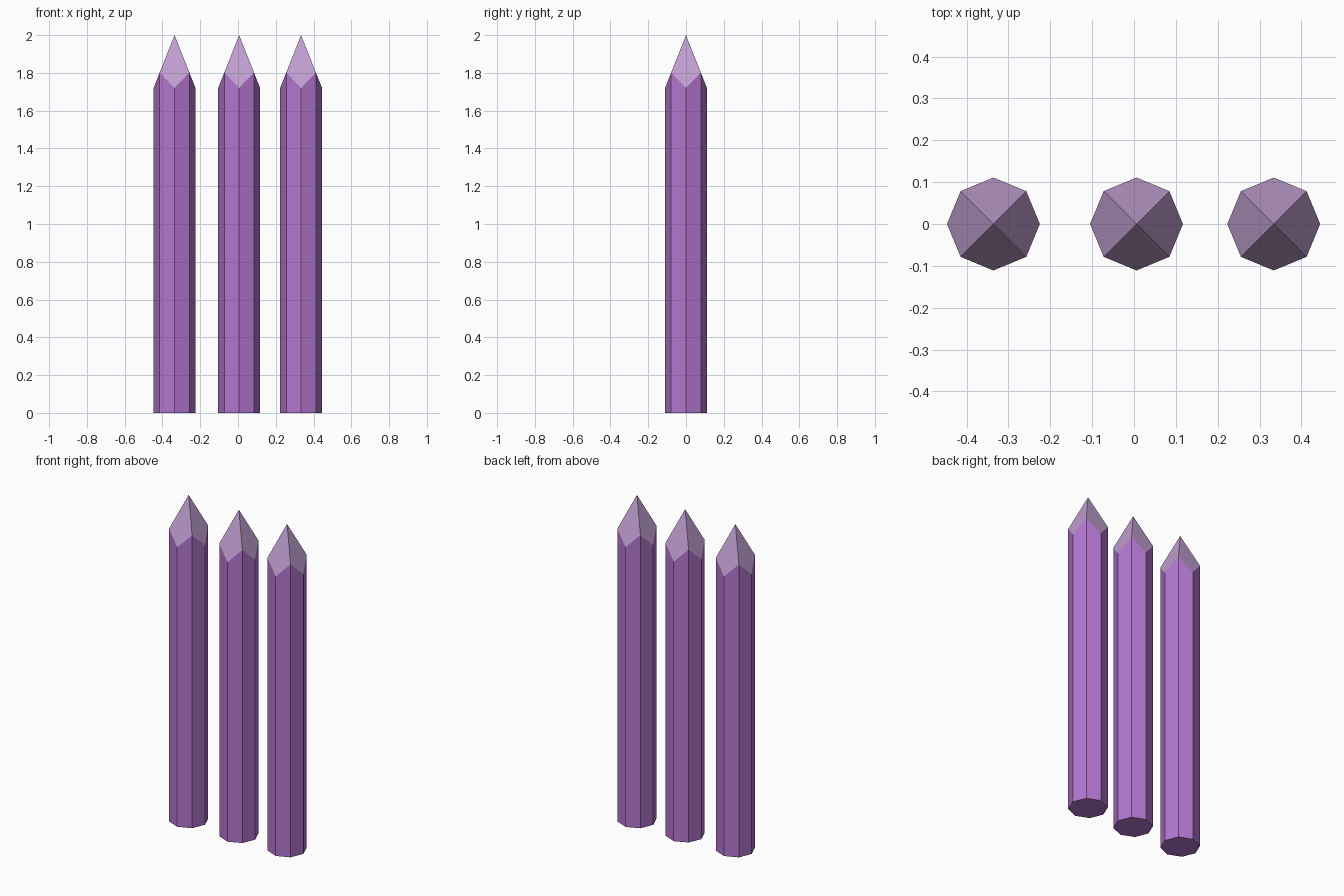
import bpy, bmesh
from math import cos, sin, pi

if "Cube" in bpy.data.objects:
    bpy.data.objects.remove(bpy.data.objects["Cube"])

RADIUS, SHOULDER, APEX = 0.111, 1.72, 2.0


def material(name, color):
    mat = bpy.data.materials.new(name)
    mat.diffuse_color = (*color, 1)
    mat.use_nodes = True
    mat.node_tree.nodes["Principled BSDF"].inputs["Base Color"].default_value = mat.diffuse_color
    return mat


body_mat = material("purple_body", (0.45, 0.18, 0.62))
tip_mat = material("pale_tip", (0.52, 0.34, 0.62))


def stake(name, x):
    bm = bmesh.new()
    bottom, top = [], []
    # octagonal shaft whose rim rises at the diagonal corners
    for i in range(8):
        a = i * pi / 4
        px, py = RADIUS * cos(a), RADIUS * sin(a)
        reach = max(abs(px), abs(py)) / RADIUS
        bottom.append(bm.verts.new((px, py, 0)))
        top.append(bm.verts.new((px, py, APEX - (APEX - SHOULDER) * reach)))
    apex = bm.verts.new((0, 0, APEX))
    bm.faces.new(bottom[::-1])
    for i in range(8):
        j = (i + 1) % 8
        bm.faces.new((bottom[i], bottom[j], top[j], top[i]))
    # four-sided point cut across the shaft
    for i in range(0, 8, 2):
        face = bm.faces.new((apex, top[i - 1], top[i], top[i + 1]))
        face.material_index = 1
    bmesh.ops.recalc_face_normals(bm, faces=bm.faces)
    mesh = bpy.data.meshes.new(name)
    bm.to_mesh(mesh)
    bm.free()
    mesh.materials.append(body_mat)
    mesh.materials.append(tip_mat)
    obj = bpy.data.objects.new(name, mesh)
    obj.location.x = x
    bpy.context.collection.objects.link(obj)


# row of three stakes
for name, x in (("left_stake", -0.336), ("middle_stake", 0.006), ("right_stake", 0.334)):
    stake(name, x)
